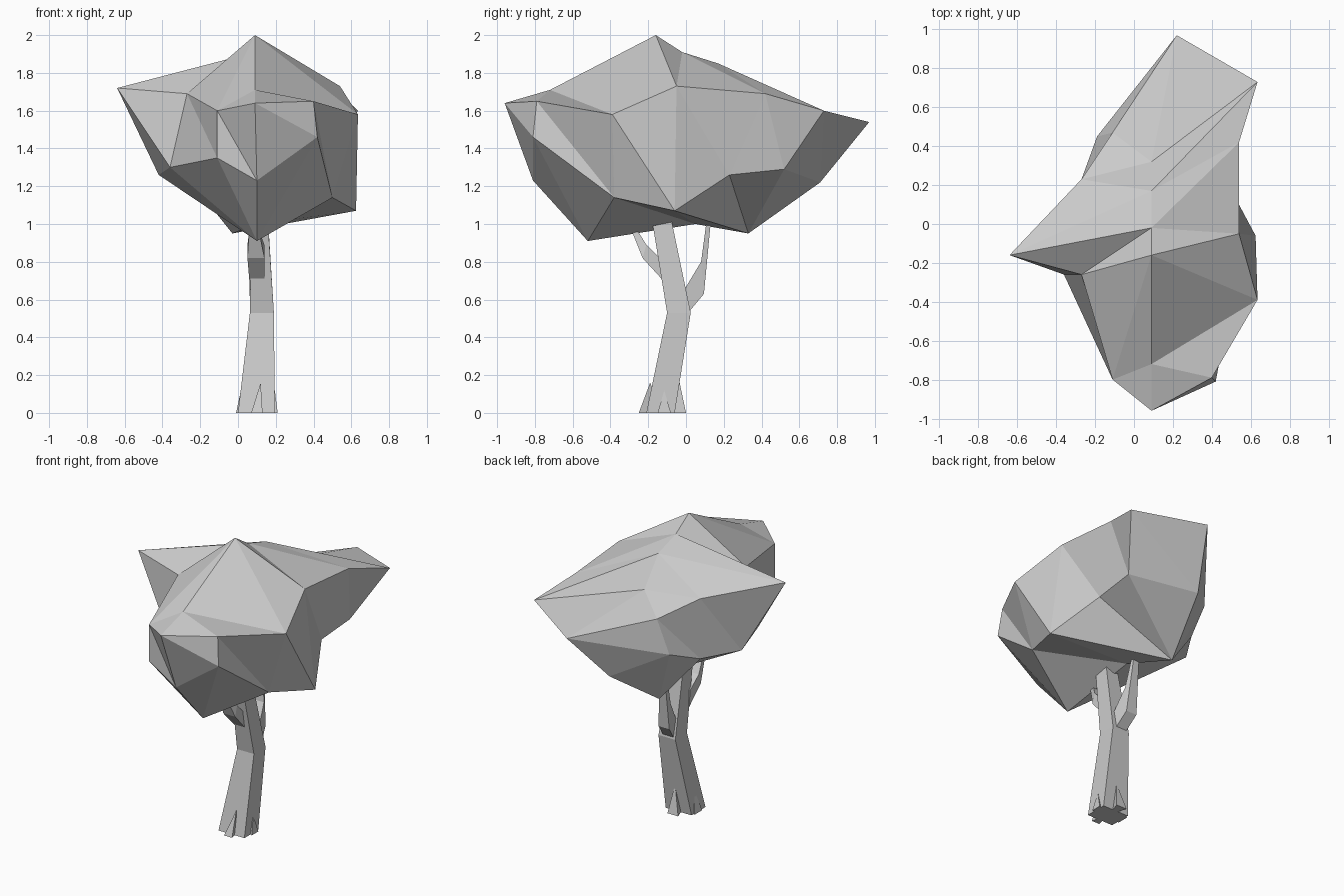
import bpy


def make(name, verts, faces):
    mesh = bpy.data.meshes.new(name)
    mesh.from_pydata(verts, [], faces)
    mesh.validate()
    mesh.update()
    obj = bpy.data.objects.new(name, mesh)
    bpy.context.collection.objects.link(obj)
    return obj


def limb(name, sections):
    """Four-sided limb; section = front (y, z), back (y, z), left x, right x."""
    verts, faces = [], []
    for (fy, fz), (by, bz), x0, x1 in sections:
        verts += [(x0, fy, fz), (x1, fy, fz), (x1, by, bz), (x0, by, bz)]
    for s in range(len(sections) - 1):
        for i in range(4):
            a, b = s * 4 + i, s * 4 + (i + 1) % 4
            faces.append((a, b, b + 4, a + 4))
    n = len(verts)
    faces += [(3, 2, 1, 0), (n - 4, n - 3, n - 2, n - 1)]
    return make(name, verts, faces)


def root(name, left, right, tip, inner=(0.1, -0.12)):
    """Small wedge at the foot of the trunk."""
    verts = [(*left, 0), (*right, 0), tip, (*inner, 0)]
    return make(name, verts, [(0, 1, 2), (1, 3, 2), (3, 0, 2), (3, 1, 0)])


# Crown: rings run front, right, back, left
upper = [(0.09, -0.96, 1.64), (0.40, -0.79, 1.65), (0.635, -0.39, 1.58),
         (0.54, -0.05, 1.73), (0.54, 0.42, 1.69), (0.635, 0.73, 1.60),
         (0.22, 0.97, 1.54), (-0.11, 0.47, 1.57), (-0.27, 0.23, 1.66),
         (-0.64, -0.16, 1.72), (-0.27, -0.26, 1.69), (-0.11, -0.80, 1.60)]
lower = [(0.10, -0.81, 1.23), (0.42, -0.81, 1.46), (0.50, -0.38, 1.14),
         (0.625, -0.06, 1.07), (0.47, 0.23, 1.26), (0.48, 0.52, 1.29),
         (0.08, 0.71, 1.22), (-0.19, 0.45, 1.34), (-0.27, 0.23, 1.25),
         (-0.42, 0.0, 1.26), (-0.36, -0.26, 1.30), (-0.11, -0.80, 1.35)]
# Ridge on top and keel underneath, front to back
ridge = [(0.09, -0.72, 1.71), (0.09, -0.16, 2.0), (0.09, -0.02, 1.91),
         (0.09, 0.17, 1.85), (0.09, 0.32, 1.66)]
keel = [(0.10, -0.52, 0.91), (0.10, 0.05, 1.0), (-0.03, 0.33, 0.95)]
verts = upper + lower + ridge + keel
rings = [[29 + i for i in (0, 0, 0, 1, 2, 2, 2, 2, 2, 0, 0, 0)],
         list(range(12, 24)), list(range(12)),
         [24 + i for i in (0, 0, 1, 2, 3, 4, 4, 4, 3, 2, 1, 0)]]
# the left keel strip needs its middle point between back and front
rings[0][9] = 30
faces = []
for low, high in zip(rings, rings[1:]):
    for i in range(12):
        j = (i + 1) % 12
        # fold each panel from its upper start to its lower end
        for tri in ((low[i], low[j], high[i]), (low[j], high[j], high[i])):
            if len(set(tri)) == 3:
                faces.append(tri)
make("crown", verts, faces)

# Trunk with a bend at mid height
limb("trunk", [((-0.21, 0), (-0.06, 0), 0.0, 0.195),
               ((-0.10, 0.53), (0.025, 0.53), 0.063, 0.19),
               ((-0.175, 0.99), (-0.075, 1.01), 0.07, 0.16)])

# Two forking branches
limb("front_branch", [((-0.12, 0.70), (-0.13, 0.81), 0.06, 0.14),
                      ((-0.23, 0.82), (-0.21, 0.89), 0.05, 0.14),
                      ((-0.29, 0.97), (-0.26, 0.97), 0.06, 0.11)])
limb("back_branch", [((-0.01, 0.65), (0.02, 0.54), 0.08, 0.16),
                     ((0.08, 0.80), (0.095, 0.63), 0.06, 0.14),
                     ((0.108, 1.01), (0.132, 1.02), 0.07, 0.11)])

# Root wedges around the foot
root("front_root", (0.07, -0.25), (0.13, -0.25), (0.12, -0.19, 0.16))
root("right_root", (0.21, -0.15), (0.21, -0.08), (0.195, -0.115, 0.12))
root("left_root", (-0.01, -0.08), (-0.01, -0.16), (0.02, -0.12, 0.14))
root("back_root", (0.14, 0.0), (0.06, 0.0), (0.11, -0.04, 0.19))
